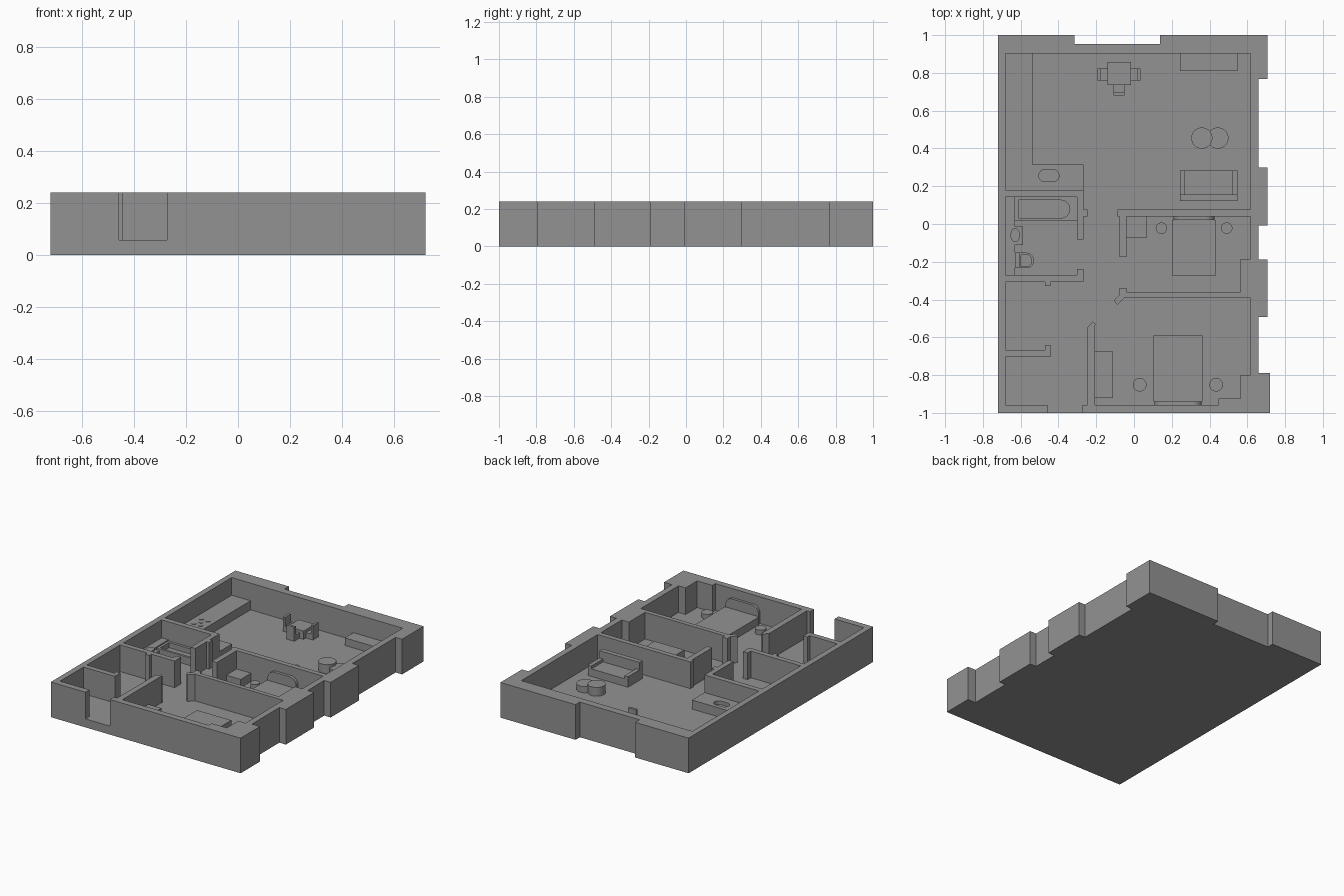
import bpy, bmesh
from math import cos, sin, pi

if "Cube" in bpy.data.objects:
    bpy.data.objects.remove(bpy.data.objects["Cube"])

FLOOR, TOP = 0.058, 0.241


def prism(name, pts, z0, z1):
    """Extrude a plan outline from z0 to z1."""
    bm = bmesh.new()
    face = bm.faces.new([bm.verts.new((x, y, z0)) for x, y in pts])
    ext = bmesh.ops.extrude_face_region(bm, geom=[face])
    for v in ext["geom"]:
        if isinstance(v, bmesh.types.BMVert):
            v.co.z = z1
    bmesh.ops.recalc_face_normals(bm, faces=bm.faces)
    mesh = bpy.data.meshes.new(name)
    bm.to_mesh(mesh)
    bm.free()
    obj = bpy.data.objects.new(name, mesh)
    bpy.context.collection.objects.link(obj)
    return obj


def box(name, x0, x1, y0, y1, z1, z0=FLOOR):
    return prism(name, [(x0, y0), (x1, y0), (x1, y1), (x0, y1)], z0, z1)


def arc(cx, cy, rx, ry, a0, a1, n):
    return [(cx + rx * cos(a0 + (a1 - a0) * i / n), cy + ry * sin(a0 + (a1 - a0) * i / n))
            for i in range(n + 1)]


def disc(name, cx, cy, rx, z1, z0=FLOOR, ry=None, n=32):
    obj = prism(name, arc(cx, cy, rx, ry or rx, 0, 2 * pi, n)[:-1], z0, z1)
    bpy.ops.object.select_all(action='DESELECT')
    bpy.context.view_layer.objects.active = obj
    obj.select_set(True)
    bpy.ops.object.shade_smooth_by_angle()
    return obj


def cut(obj, cutter):
    """Subtract cutter from obj and delete it."""
    mod = obj.modifiers.new("cut", 'BOOLEAN')
    mod.operation, mod.solver, mod.object = 'DIFFERENCE', 'EXACT', cutter
    bpy.context.view_layer.objects.active = obj
    bpy.ops.object.modifier_apply(modifier=mod.name)
    bpy.data.objects.remove(cutter, do_unlink=True)


# Outer shell with recessed windows, hollowed down to the floor, front door open
shell = prism("outer_shell", [
    (-.72, -1), (.72, -1), (.72, -.79), (.659, -.79), (.659, -.493), (.708, -.493),
    (.708, -.187), (.659, -.187), (.659, -.007), (.708, -.007), (.708, .298), (.659, .298),
    (.659, .767), (.708, .767), (.708, 1), (.138, 1), (.138, .953), (-.315, .953),
    (-.315, 1), (-.72, 1)], 0, TOP)
cut(shell, prism("interior_cutter", [
    (-.68, -.957), (-.457, -.957), (-.457, -1.1), (-.272, -1.1), (-.272, -.957),
    (.447, -.957), (.447, -.925), (.563, -.925), (.563, -.80), (.617, -.80), (.617, -.37),
    (.563, -.37), (.563, -.185), (.617, -.185), (.617, .903), (-.68, .903)], FLOOR, .4))

# Interior walls (ends run slightly into the shell)
walls = {
    "living_room_wall": [(-.09, .08), (-.09, .045), (-.08, .045), (-.08, -.17), (-.042, -.17),
                         (-.042, .045), (.62, .045), (.62, .08)],
    "bedroom_divider": [(-.08, -.335), (-.08, -.37), (-.11, -.402), (-.09, -.424), (-.055, -.388),
                        (.62, -.388), (.62, -.357), (-.042, -.357), (-.042, -.335)],
    "hall_wall": [(-.25, -.957), (-.21, -.957), (-.21, -.53), (-.207, -.53), (-.207, -.525),
                  (-.222, -.512), (-.25, -.545)],
    "bathroom_back_wall": [(-.69, .185), (-.69, .148), (-.305, .148), (-.305, -.077),
                           (-.27, -.077), (-.27, .045), (-.25, .045), (-.25, .08),
                           (-.27, .08), (-.27, .185)],
    "bathroom_front_wall": [(-.69, -.302), (-.475, -.302), (-.475, -.325), (-.445, -.325),
                            (-.445, -.302), (-.27, -.302), (-.27, -.233), (-.305, -.233),
                            (-.305, -.267), (-.69, -.267)],
    "closet_wall": [(-.69, -.70), (-.445, -.70), (-.445, -.637), (-.475, -.637),
                    (-.475, -.663), (-.69, -.663)],
}
for name, pts in walls.items():
    prism(name, pts, FLOOR, TOP)

# Kitchen counter with sink and burners
counter = prism("kitchen_counter", [(-.69, .907), (-.69, .185), (-.27, .185), (-.27, .32),
                                    (-.54, .32), (-.54, .907)], FLOOR, .12)
cut(counter, prism("sink_cutter", arc(-.432, .26, .032, .032, -pi / 2, pi / 2, 12)
                   + arc(-.475, .26, .032, .032, pi / 2, 3 * pi / 2, 12), .095, .2))
for x, y in ((-.635, .43), (-.635, .51), (-.61, .47), (-.585, .43), (-.585, .51)):
    disc("burner", x, y, .015, .123, .12, n=16)

# Bathroom: tub, ledge, basin, toilet
tub = box("bathtub", -.632, -.305, .02, .148, .11)
cut(tub, prism("tub_cutter", [(-.615, .13), (-.615, .036)]
               + arc(-.388, .083, .045, .047, -pi / 2, pi / 2, 12), .075, .2))
box("bathroom_ledge", -.69, -.632, -.267, .148, .118)
box("vanity", -.66, -.59, -.108, -.008, .115)
disc("wash_basin", -.632, -.055, .025, .13, .115, ry=.037)
box("toilet_tank", -.632, -.608, -.23, -.148, .14)
bowl = prism("toilet_bowl", [(-.608, -.148), (-.608, -.23)]
             + arc(-.57, -.189, .038, .041, -pi / 2, pi / 2, 12), FLOOR, .105)
cut(bowl, prism("bowl_cutter", [(-.602, -.16), (-.602, -.22)]
                + arc(-.57, -.19, .025, .03, -pi / 2, pi / 2, 12), .085, .2))

# Dining table with three chairs
box("dining_table", -.143, -.02, .74, .862, .115)
for side in (-1, 1):
    xin, xmid, xout = (-.0815 + side * d for d in (.0615, .098, .114))
    box("chair_seat", min(xin, xmid), max(xin, xmid), .765, .828, .095)
    box("chair_back", min(xmid, xout), max(xmid, xout), .765, .828, .155)
box("chair_seat", -.112, -.052, .70, .74, .095)
box("chair_back", -.112, -.052, .683, .70, .155)

# Living room: cabinet, sofa, coffee tables
box("media_cabinet", .24, .545, .814, .907, .11)
box("sofa_seat", .268, .517, .16, .286, .11)
box("sofa_back", .24, .545, .127, .16, .18)
for x in (.24, .517):
    box("sofa_arm", x, x + .028, .16, .286, .13)
disc("coffee_table_tall", .356, .459, .056, .118)
disc("coffee_table_low", .441, .459, .056, .1)


def bed(x0, x1, y_head, y_foot):
    """Mattress with an upright rounded headboard at y_head."""
    s = 1 if y_foot > y_head else -1
    ya, yb = y_head, y_head + s * .02
    box("bed", x0, x1, min(yb, y_foot), max(yb, y_foot), .112)
    r = .05
    w0, w1 = x0 + .005, x1 - .005
    profile = ([(w0, FLOOR), (w1, FLOOR)] + arc(w1 - r, .18 - r, r, r, 0, pi / 2, 8)
               + arc(w0 + r, .18 - r, r, r, pi / 2, pi, 8))
    board = prism("headboard", profile, min(ya, yb), max(ya, yb))
    for v in board.data.vertices:
        x, z, y = v.co
        v.co = (x, y, z)
    board.data.flip_normals()


# Bedrooms
bed(.202, .428, .045, -.27)
bed(.10, .36, -.955, -.587)
for x in (.142, .488):
    disc("bedside_table", x, -.018, .03, .095)
for x in (.027, .432):
    disc("bedside_table", x, -.847, .036, .09)
box("desk", -.042, .067, -.067, .045, .115)
box("dresser", -.21, -.113, -.917, -.67, .1)

# Align the interior parts with the shell and colour everything dark grey
grey = bpy.data.materials.new("dark_grey")
grey.diffuse_color = (.29, .29, .29, 1)
grey.use_nodes = True
grey.node_tree.nodes["Principled BSDF"].inputs["Base Color"].default_value = grey.diffuse_color
for obj in bpy.context.scene.objects:
    obj.data.materials.clear()
    obj.data.materials.append(grey)
    if obj != shell:
        obj.location = (.003, -.004, 0)
